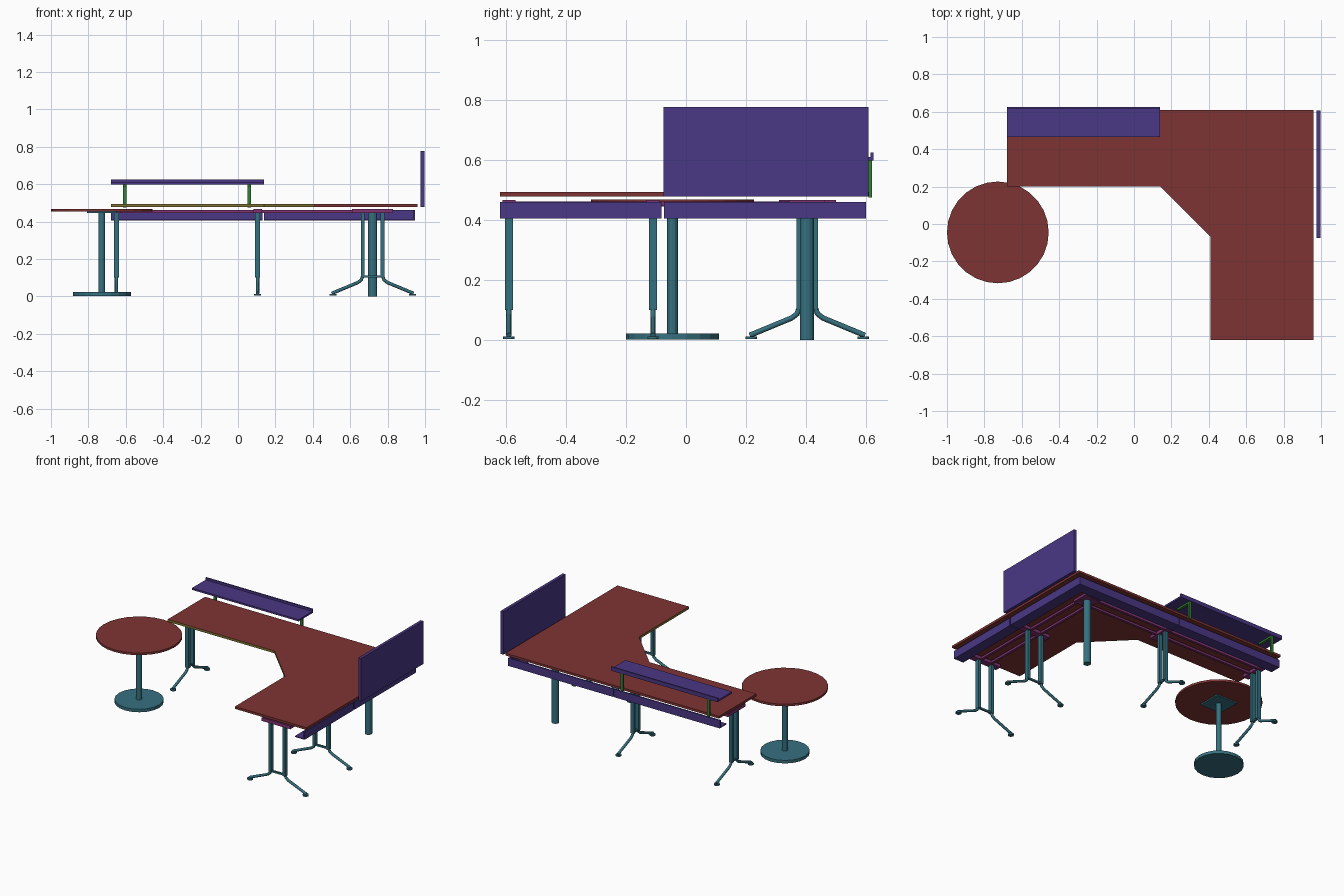
import bpy, bmesh, math
from mathutils import Vector

cube = bpy.data.objects.get("Cube")
if cube:
    bpy.data.objects.remove(cube, do_unlink=True)


def material(name, rgb):
    m = bpy.data.materials.new(name)
    m.use_nodes = True
    m.diffuse_color = (*rgb, 1)
    m.node_tree.nodes["Principled BSDF"].inputs["Base Color"].default_value = (*rgb, 1)
    return m


RED = material("worktop red", (0.212, 0.033, 0.033))
PURPLE = material("panel purple", (0.068, 0.038, 0.233))
TEAL = material("leg teal", (0.036, 0.163, 0.212))
OLIVE = material("edge olive", (0.212, 0.163, 0.033))
GREEN = material("support green", (0.033, 0.212, 0.033))
MAGENTA = material("frame magenta", (0.212, 0.033, 0.163))


def finish(name, bm, *mats):
    bmesh.ops.recalc_face_normals(bm, faces=bm.faces)
    me = bpy.data.meshes.new(name)
    bm.to_mesh(me)
    bm.free()
    for m in mats:
        me.materials.append(m)
    ob = bpy.data.objects.new(name, me)
    bpy.context.collection.objects.link(ob)
    return ob


def add_box(bm, x, y, z):
    vs = bmesh.ops.create_cube(bm, size=1)["verts"]
    for v in vs:
        v.co = Vector([(r[0] + r[1]) / 2 + c * (r[1] - r[0]) for r, c in zip((x, y, z), v.co)])


def box(name, mat, x, y, z):
    bm = bmesh.new()
    add_box(bm, x, y, z)
    return finish(name, bm, mat)


def cylinder(name, mat, x, y, z, r, sides):
    bm = bmesh.new()
    bmesh.ops.create_cone(bm, cap_ends=True, segments=sides, radius1=r, radius2=r, depth=z[1] - z[0])
    bmesh.ops.translate(bm, verts=bm.verts, vec=(x, y, (z[0] + z[1]) / 2))
    ob = finish(name, bm, mat)
    for p in ob.data.polygons:
        p.use_smooth = abs(p.normal.z) < 0.5 and sides > 30
    return ob


def tube(name, mat, points, r):
    cu = bpy.data.curves.new(name, "CURVE")
    cu.dimensions = "3D"
    cu.bevel_depth = r
    cu.bevel_resolution = 2
    cu.use_fill_caps = True
    sp = cu.splines.new("POLY")
    sp.points.add(len(points) - 1)
    for p, co in zip(sp.points, points):
        p.co = (*co, 1)
    cu.materials.append(mat)
    ob = bpy.data.objects.new(name, cu)
    bpy.context.collection.objects.link(ob)
    return ob


# L-shaped worktop; the user-side edge band has its own colour
outline = [(-0.68, 0.61), (0.96, 0.61), (0.96, -0.62), (0.41, -0.62),
           (0.41, -0.07), (0.14, 0.20), (-0.68, 0.20)]
bm = bmesh.new()
base = bm.faces.new([bm.verts.new((x, y, 0.478)) for x, y in outline])
top = bmesh.ops.extrude_face_region(bm, geom=[base])["geom"]
for v in top:
    if isinstance(v, bmesh.types.BMVert):
        v.co.z = 0.494
bmesh.ops.recalc_face_normals(bm, faces=bm.faces)
for f in bm.faces:
    c = f.calc_center_median()
    if abs(f.normal.z) < 0.5 and c.x < 0.42 and -0.5 < c.y < 0.21:
        f.material_index = 1
finish("worktop", bm, RED, OLIVE)

# Side privacy screen
box("privacy_screen", PURPLE, (0.977, 0.998), (-0.075, 0.608), (0.478, 0.776))

# Cable trays: an outer plate with a floor turned inwards
for i, (a, b) in enumerate([(-0.68, 0.132), (0.138, 0.945)]):
    bm = bmesh.new()
    add_box(bm, (a, b), (0.59, 0.6), (0.406, 0.461))
    add_box(bm, (a, b), (0.525, 0.59), (0.406, 0.412))
    finish(f"back_tray_{i + 1}", bm, PURPLE)
for i, (a, b) in enumerate([(-0.62, -0.081), (-0.073, 0.589)]):
    bm = bmesh.new()
    add_box(bm, (0.935, 0.945), (a, b), (0.406, 0.461))
    add_box(bm, (0.87, 0.935), (a, b), (0.406, 0.412))
    finish(f"side_tray_{i + 1}", bm, PURPLE)

# Raised shelf with a rear lip, on two green brackets
bm = bmesh.new()
add_box(bm, (-0.68, 0.14), (0.465, 0.625), (0.598, 0.61))
add_box(bm, (-0.68, 0.14), (0.615, 0.625), (0.61, 0.625))
finish("raised_shelf", bm, PURPLE)
for i, x in enumerate((-0.605, 0.06)):
    bm = bmesh.new()
    add_box(bm, (x - 0.009, x + 0.009), (0.608, 0.62), (0.476, 0.598))
    add_box(bm, (x - 0.009, x + 0.009), (0.5, 0.608), (0.586, 0.598))
    finish(f"shelf_bracket_{i + 1}", bm, GREEN)


def leg(name, cx, cy, along_x, half, arm):
    """Twin-post leg with splayed feet, spread along x or y."""
    def at(s, t, z):
        return (cx + s, cy + t, z) if along_x else (cx + t, cy + s, z)

    def bar(part, mat, s, t, z):
        lo, hi = at(s[0], t[0], 0), at(s[1], t[1], 0)
        box(f"{name}_{part}", mat, (lo[0], hi[0]), (lo[1], hi[1]), z)

    for side, sign in (("a", -1), ("b", 1)):
        s = sign * half
        bar(f"post_{side}", TEAL, (s - 0.01, s + 0.01), (-0.013, 0.013), (0.1, 0.445))
        path = [(0, 0.18), (0, 0.11), (0.008, 0.088), (0.026, 0.074), (0.166, 0.016)]
        tube(f"{name}_foot_{side}", TEAL, [at(s + sign * d, 0, z) for d, z in path], 0.009)
        px, py, _ = at(s + sign * 0.16, 0, 0)
        cylinder(f"{name}_pad_{side}", TEAL, px, py, (0.004, 0.013), 0.019, 12)
    bar("rung", TEAL, (-half, half), (-0.006, 0.006), (0.1, 0.112))
    bar("bracket", MAGENTA, (-arm, arm), (-0.022, 0.022), (0.445, 0.467))


# Desk legs and corner post
for i, x in enumerate((-0.65, 0.105)):
    leg(f"back_leg_{i + 1}", x, 0.404, False, 0.026, 0.095)
for i, y in enumerate((-0.59, -0.11)):
    leg(f"wing_leg_{i + 1}", 0.72, y, True, 0.053, 0.11)
cylinder("corner_post", TEAL, 0.72, 0.403, (0, 0.45), 0.024, 16)
box("corner_plate", MAGENTA, (0.66, 0.78), (0.343, 0.463), (0.45, 0.467))

# Frame rails joining the legs
for i, d in enumerate((-0.04, 0.04)):
    box(f"back_rail_{i + 1}", MAGENTA, (-0.65, 0.72), (0.396 + d, 0.412 + d), (0.447, 0.462))
    box(f"wing_rail_{i + 1}", MAGENTA, (0.712 + d, 0.728 + d), (-0.59, 0.4), (0.447, 0.462))

# Round side table
cx, cy = -0.728, -0.045
cylinder("round_top", RED, cx, cy, (0.453, 0.468), 0.272, 28)
box("round_top_plate", TEAL, (cx - 0.08, cx + 0.08), (cy - 0.08, cy + 0.08), (0.445, 0.453))
cylinder("round_table_column", TEAL, cx, cy, (0.02, 0.446), 0.018, 12)
cylinder("round_table_base", TEAL, cx, cy, (0.002, 0.023), 0.155, 20)
